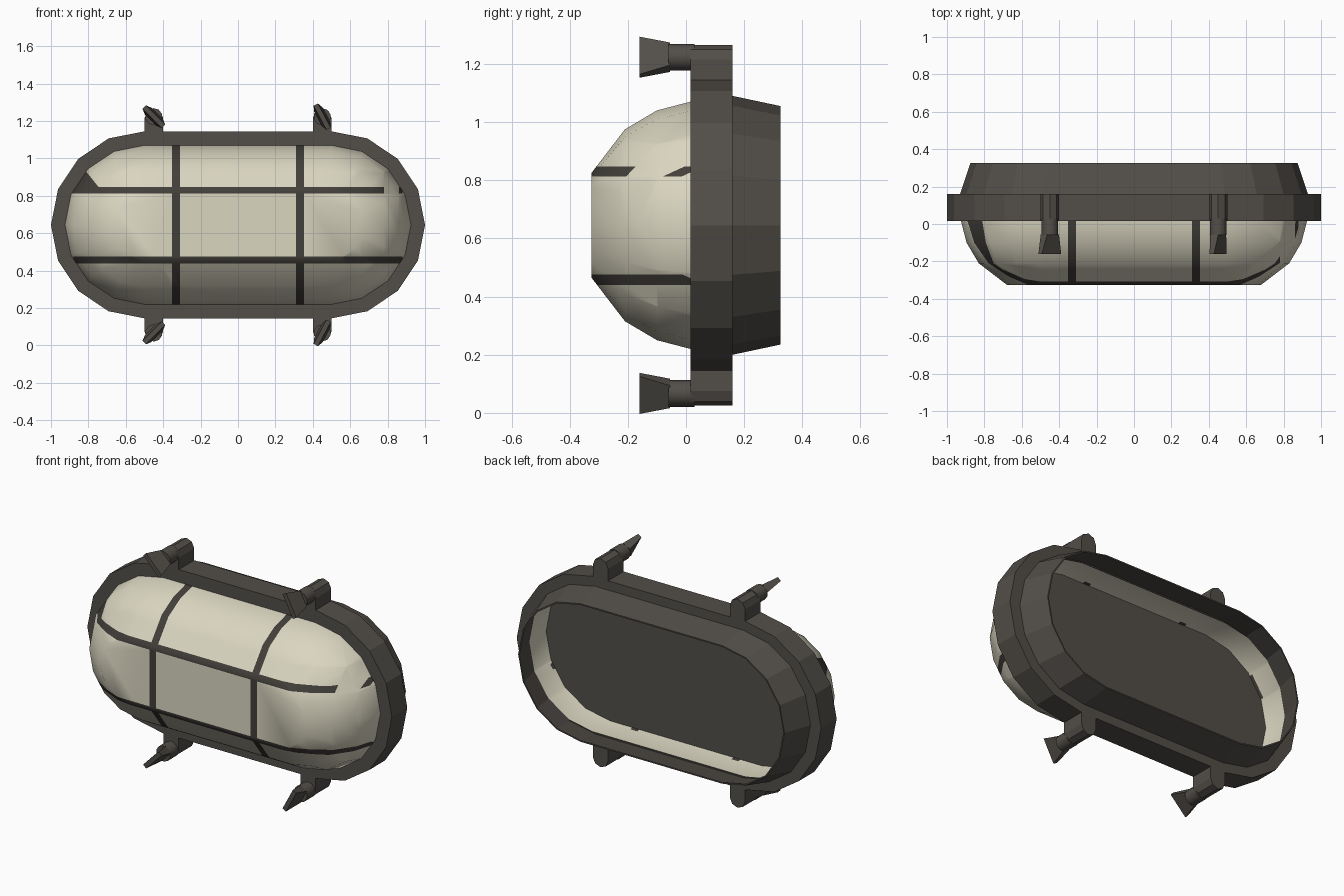
import bpy, bmesh
from math import pi, cos, sin, radians
from mathutils import Matrix, Vector

if "Cube" in bpy.data.objects:
    bpy.data.objects.remove(bpy.data.objects["Cube"])

MID = 0.645  # height of the lamp's centre line


def material(name, rgb):
    m = bpy.data.materials.new(name)
    m.use_nodes = True
    m.diffuse_color = (*rgb, 1)
    m.node_tree.nodes["Principled BSDF"].inputs["Base Color"].default_value = (*rgb, 1)
    return m


metal = material("dark metal", (0.085, 0.076, 0.066))
glass = material("cream glass", (0.70, 0.67, 0.53))
bar = material("cage bar", (0.055, 0.050, 0.043))


def finish(bm, name, *mats):
    bmesh.ops.recalc_face_normals(bm, faces=bm.faces)
    me = bpy.data.meshes.new(name)
    bm.to_mesh(me)
    bm.free()
    for m in mats:
        me.materials.append(m)
    ob = bpy.data.objects.new(name, me)
    bpy.context.collection.objects.link(ob)
    return ob


def oval(bm, half, r, y, n=8):
    """Rounded-end outline: two half circles joined by straight sides."""
    pts = []
    for side, start in ((1, -pi / 2), (-1, pi / 2)):
        for i in range(n + 1):
            a = start + pi * i / n
            pts.append(bm.verts.new((side * half + r * cos(a), y, MID + r * sin(a))))
    return pts


def loft(sections, closed=False, cap_end=False):
    """Skin a row of oval sections given as (half length, radius, y)."""
    bm = bmesh.new()
    rings = [oval(bm, *s) for s in sections]
    pairs = list(zip(rings, rings[1:]))
    if closed:
        pairs.append((rings[-1], rings[0]))
    for a, b in pairs:
        for i in range(len(a)):
            j = (i + 1) % len(a)
            bm.faces.new((a[i], a[j], b[j], b[i]))
    if cap_end:
        bm.faces.new(rings[-1])
    return bm


# Front frame and tapered back housing, both open rings
finish(loft([(.5, .5, .015), (.5, .5, .16), (.5, .425, .16), (.5, .425, .015)],
            closed=True), "frame", metal)
finish(loft([(.485, .445, .16), (.465, .41, .325), (.465, .402, .325), (.485, .432, .16)],
            closed=True), "back_housing", metal)

# Plate set inside the open back
finish(loft([(.5, .419, 0)], cap_end=True), "inner_plate", metal)

# Glass dome, with its cage bars cut into the surface
bm = loft([(.5, .421, .16), (.5, .425, .015), (.5, .395, -.1),
           (.5, .33, -.21), (.5, .18, -.325)], cap_end=True)


def cut(point, normal):
    bmesh.ops.bisect_plane(bm, geom=bm.verts[:] + bm.edges[:] + bm.faces[:],
                           plane_co=point, plane_no=normal)


UPRIGHTS, RAILS = (-.332, .332), (.83, .457)
HALF_W, HALF_H = .022, .018
patch_point, patch_normal = Vector((-.78, 0, .89)), Vector((.1, 0, .08))
for s in (-1, 1):
    for x in UPRIGHTS:
        cut((x + s * HALF_W, 0, 0), (1, 0, 0))
    for z in RAILS:
        cut((0, 0, z + s * HALF_H), (0, 0, 1))
for x in (.78, .86, .88, -.88):
    cut((x, 0, 0), (1, 0, 0))
cut(patch_point, patch_normal)
cut((0, 0, .93), (0, 0, 1))


def is_bar(c):
    if c.y > .015:
        return False
    upright = any(abs(c.x - x) < HALF_W for x in UPRIGHTS)
    upper = abs(c.z - RAILS[0]) < HALF_H and (c.x < .78 or .86 < c.x < .88)
    lower = abs(c.z - RAILS[1]) < HALF_H and abs(c.x) < .88
    patch = (RAILS[0] < c.z < .93 and c.x < -.7
             and (c - patch_point).dot(patch_normal) < 0)
    return upright or upper or lower or patch


for f in bm.faces:
    f.smooth = True
    f.material_index = int(is_bar(f.calc_center_median()))
finish(bm, "glass_dome", glass, bar)


def extrude_y(bm, outline, y0, y1):
    """Extrude an (x, z) outline along y."""
    face = bm.faces.new([bm.verts.new((x, y0, z)) for x, z in outline])
    new = bmesh.ops.extrude_face_region(bm, geom=[face])["geom"]
    moved = [v for v in new if isinstance(v, bmesh.types.BMVert)]
    bmesh.ops.translate(bm, verts=moved, vec=(0, y1 - y0, 0))


# Four clamps: rounded lug, round bolt and flared wing nut
for side, end, tilt in (("right", -1, 45), ("left", 1, 62)):
    for level, up in (("top", 1), ("bottom", -1)):
        x, z = end * .45, MID + up * .575
        label = f"{level}_{side}"

        bm = bmesh.new()
        arc = [(x + .05 * cos(pi * i / 4), z + up * (-.005 + .05 * sin(pi * i / 4)))
               for i in range(5)]
        base = MID + up * .47
        extrude_y(bm, [(x + .05, base)] + arc + [(x - .05, base)], .015, .16)
        finish(bm, "lug_" + label, metal)

        bm = bmesh.new()
        bmesh.ops.create_cone(bm, cap_ends=True, segments=10, radius1=.046, radius2=.046,
                              depth=.09, matrix=Matrix.Translation((x, -.015, z + up * .003))
                              @ Matrix.Rotation(pi / 2, 4, "X"))
        bolt = finish(bm, "bolt_" + label, metal)
        for p in bolt.data.polygons:
            p.use_smooth = len(p.vertices) == 4

        # Wing plate widens towards the front and tilts about the bolt
        bm = bmesh.new()
        bmesh.ops.create_cube(bm, size=1)
        for v in bm.verts:
            front = v.co.y < 0
            v.co = (v.co.x * (.146 if front else .088),
                    -.16 if front else -.055,
                    v.co.z * (.026 if front else .05))
        # Rotation about y turns +x towards -z
        turn = Matrix.Rotation(up * radians(tilt), 4, "Y")
        bm.transform(Matrix.Translation((x, 0, z + up * .003)) @ turn)
        finish(bm, "wing_nut_" + label, metal)
